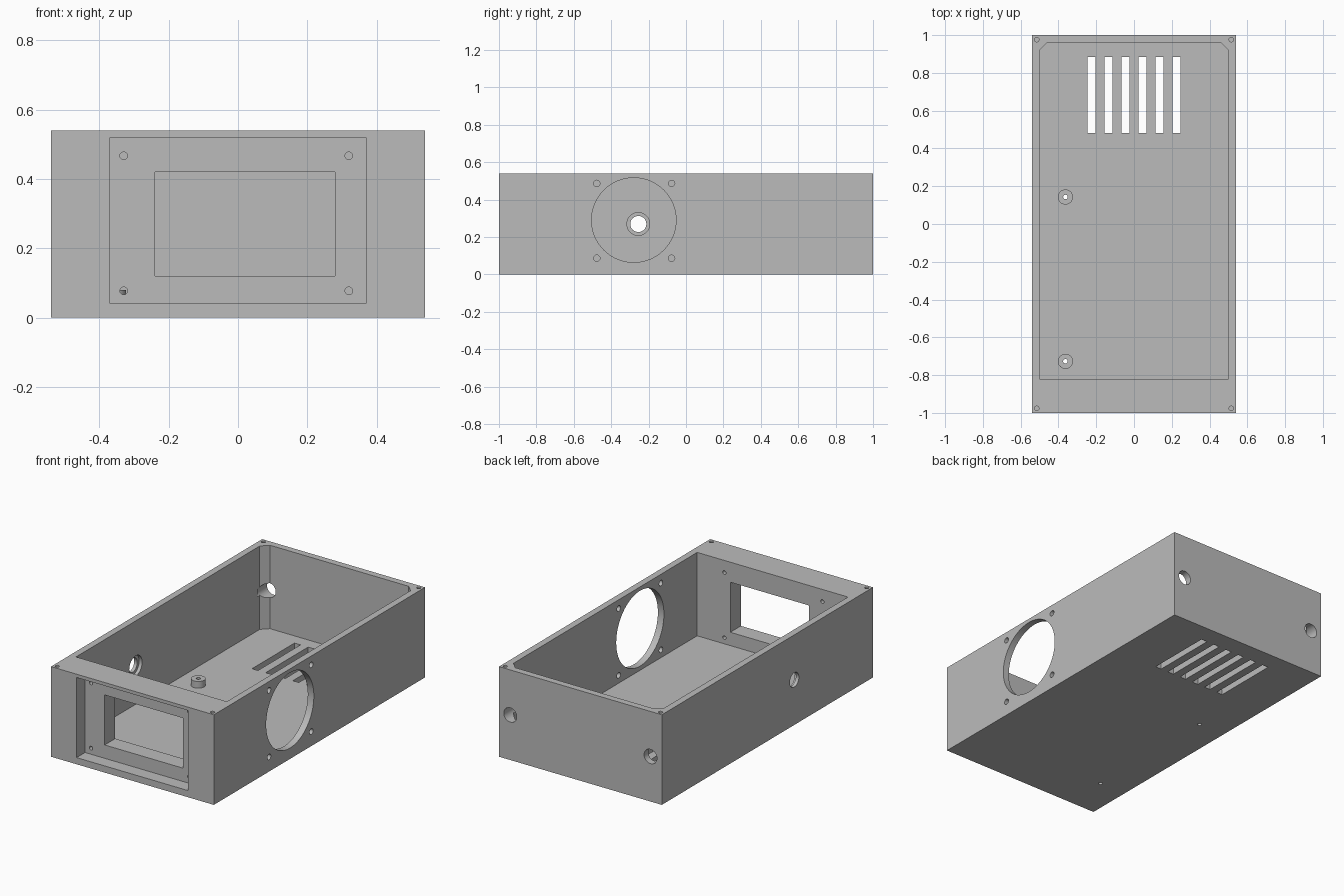
import bpy
import bmesh
from mathutils import Matrix, Vector

cube = bpy.data.objects.get("Cube")
if cube:
    bpy.data.objects.remove(cube, do_unlink=True)

grey = bpy.data.materials.new("plain grey")
grey.use_nodes = True
grey.diffuse_color = (0.5, 0.5, 0.5, 1)
grey.node_tree.nodes["Principled BSDF"].inputs["Base Color"].default_value = (0.5, 0.5, 0.5, 1)


def finish(name, bm):
    bmesh.ops.recalc_face_normals(bm, faces=bm.faces)
    mesh = bpy.data.meshes.new(name)
    bm.to_mesh(mesh)
    bm.free()
    mesh.materials.append(grey)
    obj = bpy.data.objects.new(name, mesh)
    bpy.context.collection.objects.link(obj)
    return obj


def prism(name, outline, z0, z1):
    bm = bmesh.new()
    base = bm.faces.new([bm.verts.new((x, y, z0)) for x, y in outline])
    top = bmesh.ops.extrude_face_region(bm, geom=[base])["geom"]
    bmesh.ops.translate(bm, vec=(0, 0, z1 - z0),
                        verts=[v for v in top if isinstance(v, bmesh.types.BMVert)])
    return finish(name, bm)


def box(name, x0, x1, y0, y1, z0, z1):
    return prism(name, [(x0, y0), (x1, y0), (x1, y1), (x0, y1)], z0, z1)


def rod(name, start, end, radius, sides=32):
    a, b = Vector(start), Vector(end)
    turn = Vector((0, 0, 1)).rotation_difference(b - a).to_matrix().to_4x4()
    bm = bmesh.new()
    bmesh.ops.create_cone(bm, cap_ends=True, segments=sides, radius1=radius, radius2=radius,
                          depth=(b - a).length, matrix=Matrix.Translation((a + b) / 2) @ turn)
    return finish(name, bm)


def cut(cutter, *targets):
    for target in targets:
        mod = target.modifiers.new("cut", "BOOLEAN")
        mod.operation = "DIFFERENCE"
        mod.solver = "EXACT"
        mod.object = cutter
        with bpy.context.temp_override(object=target, active_object=target):
            bpy.ops.object.modifier_apply(modifier=mod.name)
    bpy.data.objects.remove(cutter, do_unlink=True)


# Open-topped shell, cavity with chamfered back corners
W, H, FLOOR = 0.54, 0.54, 0.04
shell = box("enclosure_shell", -W, W, -1, 1, 0, H)
cavity = [(-0.5, -0.82), (0.5, -0.82), (0.5, 0.92), (0.46, 0.96), (-0.46, 0.96), (-0.5, 0.92)]
cut(prism("cavity", cavity, FLOOR, 0.7), shell)

# Front panel recess, display window and screw holes
cut(box("recess", -0.37, 0.37, -1.1, -0.92, 0.04, 0.52), shell)
cut(box("window", -0.24, 0.28, -1.1, -0.7, 0.12, 0.42), shell)
for x in (-0.33, 0.32):
    for z in (0.077, 0.467):
        cut(rod("panel_screw", (x, -1.1, z), (x, -0.7, z), 0.011, 24), shell)

# Fan opening and its four screws
cut(rod("fan_hole", (0.45, -0.279, 0.291), (0.6, -0.279, 0.291), 0.226, 64), shell)
for y in (-0.477, -0.077):
    for z in (0.087, 0.487):
        cut(rod("fan_screw", (0.45, y, z), (0.6, y, z), 0.017, 24), shell)

# Side socket with a counterbore on the inside
cut(rod("socket_hole", (-0.6, -0.255, 0.27), (-0.45, -0.255, 0.27), 0.043), shell)
cut(rod("socket_seat", (-0.52, -0.255, 0.27), (-0.45, -0.255, 0.27), 0.061), shell)

# Back cable holes and lid screw holes
for side in (-1, 1):
    cut(rod("cable_hole", (0.465 * side, 0.9, 0.27), (0.465 * side, 1.1, 0.27), 0.043), shell)
    for y in (-0.976, 0.976):
        cut(rod("lid_screw", (0.515 * side, y, 0.42), (0.515 * side, y, 0.6), 0.012, 24), shell)

# Floor vents
for i in range(6):
    x = -0.225 + 0.09 * i
    cut(box("vent", x - 0.02, x + 0.02, 0.483, 0.885, -0.1, 0.1), shell)

# Board standoffs, drilled through the floor
parts = [shell]
for name, y in (("front_standoff", -0.727), ("rear_standoff", 0.143)):
    post = rod(name, (-0.363, y, FLOOR), (-0.363, y, 0.08), 0.04)
    cut(rod("drill", (-0.363, y, -0.1), (-0.363, y, 0.2), 0.012, 24), shell, post)
    parts.append(post)

# Smooth the round holes and keep edges sharp
bpy.ops.object.select_all(action="DESELECT")
for part in parts:
    part.select_set(True)
bpy.context.view_layer.objects.active = shell
bpy.ops.object.shade_smooth_by_angle()
